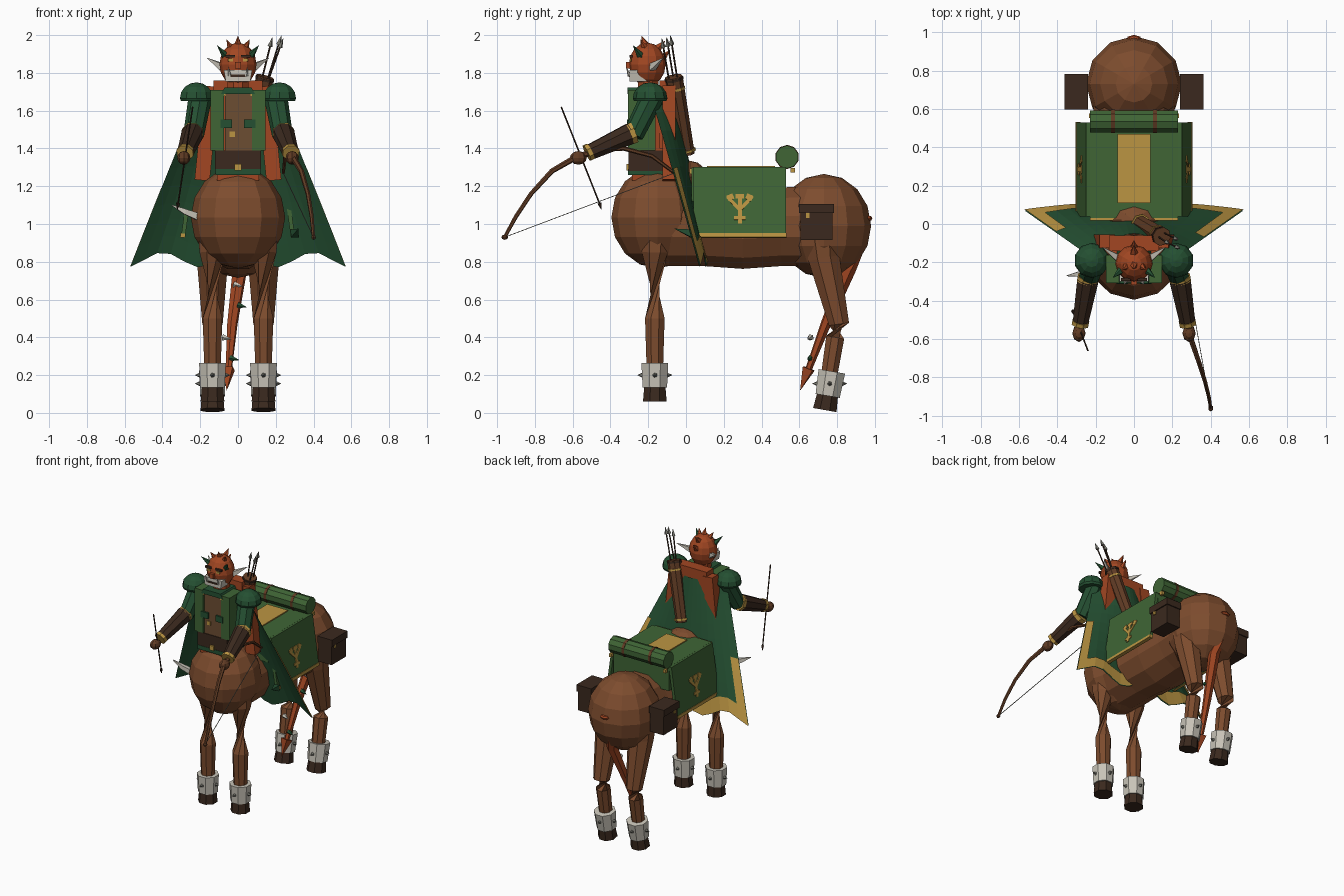
import bpy, bmesh, math
from mathutils import Matrix, Vector

if "Cube" in bpy.data.objects:
    bpy.data.objects.remove(bpy.data.objects["Cube"])

def material(name, rgb):
    m = bpy.data.materials.new(name)
    m.diffuse_color = (*rgb, 1)
    m.use_nodes = True
    m.node_tree.nodes["Principled BSDF"].inputs["Base Color"].default_value = m.diffuse_color
    return m

HIDE = material("horse_brown", (0.205, 0.072, 0.027))
DARK = material("dark_leather", (0.043, 0.022, 0.013))
GREEN = material("cloth_green", (0.050, 0.130, 0.036))
DEEP = material("deep_green", (0.018, 0.080, 0.032))
GOLD = material("gold", (0.50, 0.30, 0.055))
RED = material("red_skin", (0.36, 0.062, 0.016))
BONE = material("bone_white", (0.58, 0.55, 0.48))
TUNIC = material("tunic_brown", (0.15, 0.075, 0.032))
STRAP = material("wood_brown", (0.12, 0.045, 0.018))
STEEL = material("grey_steel", (0.20, 0.20, 0.17))

def finish(bm, name, *mats):
    bmesh.ops.recalc_face_normals(bm, faces=bm.faces)
    me = bpy.data.meshes.new(name)
    bm.to_mesh(me)
    bm.free()
    for m in mats:
        me.materials.append(m)
    ob = bpy.data.objects.new(name, me)
    bpy.context.collection.objects.link(ob)
    return ob

def box(name, c, size, mat, frame=Matrix(), taper=1.0):
    """Box, with its top scaled in x by taper."""
    bm = bmesh.new()
    bmesh.ops.create_cube(bm, size=1)
    for v in bm.verts:
        k = taper if v.co.z > 0 else 1
        v.co = Vector((v.co.x * size[0] * k, v.co.y * size[1], v.co.z * size[2])) + Vector(c)
    bm.transform(frame)
    return finish(bm, name, mat)

def ball(name, c, r, mat, seg=12, rings=8, cut=None):
    bm = bmesh.new()
    bmesh.ops.create_uvsphere(bm, u_segments=seg, v_segments=rings, radius=1)
    bm.transform(Matrix.Translation(c) @ Matrix.Diagonal((*r, 1)))
    if cut is not None:
        for v in bm.verts:
            v.co.z = max(v.co.z, cut)
        bmesh.ops.remove_doubles(bm, verts=bm.verts, dist=1e-4)
    return finish(bm, name, mat)

def tube(name, pts, radii, mat, sides=8):
    """Loft of rings along a path."""
    bm = bmesh.new()
    pts = [Vector(p) for p in pts]
    if not isinstance(radii, (list, tuple)):
        radii = [radii] * len(pts)
    rings = []
    for i, p in enumerate(pts):
        d = pts[min(i + 1, len(pts) - 1)] - pts[max(i - 1, 0)]
        q = d.to_track_quat('Z', 'Y')
        rings.append([bm.verts.new(p + q @ Vector((math.cos(a), math.sin(a), 0)) * radii[i])
                      for a in [math.tau * (k + .5) / sides for k in range(sides)]])
    for a, b in zip(rings, rings[1:]):
        for k in range(sides):
            j = (k + 1) % sides
            bm.faces.new((a[k], a[j], b[j], b[k]))
    bm.faces.new(rings[0])
    bm.faces.new(rings[-1])
    return finish(bm, name, mat)

def spike(name, a, b, r, mat, sides=5):
    return tube(name, [a, b], [r, 0.001], mat, sides)

# Horse body
ball("chest", (0, -.15, 1.035), (.25, .245, .27), HIDE)
ball("rump", (0, .73, .99), (.25, .25, .275), HIDE)
tube("barrel", [(0, -.1, .99), (0, .1, .985), (0, .3, .98), (0, .5, .985), (0, .7, .99)],
     [.22, .215, .225, .215, .22], HIDE, 12)
ball("withers", (0, .02, 1.25), (.13, .09, .085), HIDE, 8, 6)
ball("tail_root", (0, .965, 1.03), (.04, .022, .016), RED, 6, 4)

# Legs, cuffs and hooves
for s in (-1, 1):
    x = s * .135
    tube("front_leg", [(x, -.16, .95), (x, -.165, .85), (x, -.165, .5), (x, -.165, .2)],
         [.08, .075, .056, .046], HIDE)
    tube("rear_leg", [(x, .72, .92), (x, .73, .82), (x, .81, .47), (x, .79, .4), (x, .755, .18)],
         [.1, .09, .058, .052, .046], HIDE)
    for kind, a, b, c in (("front", (-.165, .265), (-.165, .135), (-.165, .06)),
                          ("rear", (.772, .22), (.75, .09), (.735, .015))):
        A, B, C = [Vector((x, *p)) for p in (a, b, c)]
        tube(kind + "_cuff", [A, B], [.077, .07], BONE)
        tube(kind + "_hoof", [B + Vector((0, 0, .01)), C], [.06, .068], DARK)
        m = (A + B) / 2
        for dx, dy in ((1, 0), (-1, 0), (0, 1), (0, -1)):
            d = Vector((dx, dy, 0))
            spike(kind + "_cuff_stud", m + d * .06, m + d * .092, .017, STEEL)

# Pointed tail with barbs
tube("tail", [(0, .9, .86), (.01, .86, .76), (-.03, .74, .47), (-.05, .645, .22)],
     [.04, .04, .028, .017], RED, 6)
spike("tail_tip", (-.05, .65, .235), (-.06, .605, .12), .04, RED, 4)
for x, y, z, m in ((.02, .76, .57, DEEP), (-.06, .66, .4, BONE), (-.02, .66, .29, DEEP), (0, .8, .68, BONE)):
    spike("tail_barb", (x - .02, y, z), (x + .025, y - .015, z - .01), .018, m)

# Saddle blanket
box("blanket_top", (0, .28, 1.21), (.46, .5, .18), GREEN)
box("blanket_stripe", (0, .29, 1.304), (.17, .36, .008), GOLD)
box("blanket_front_trim", (0, .025, 1.28), (.46, .012, .03), GOLD)
for s in (-1, 1):
    F = Matrix.Translation((s * .265, .285, 1.115)) @ Matrix.Rotation(-.14 * s, 4, 'Y')
    box("blanket_flap", (0, 0, 0), (.022, .49, .375), GREEN, F)
    box("flap_hem", (s * .003, 0, -.178), (.024, .492, .022), GOLD, F)
    # Ornament made of thin plates
    for y, z, w, h, ang in ((0, -.03, .022, .15, 0), (0, -.075, .06, .02, 0), (-.035, .005, .018, .09, .75),
                            (.035, .005, .018, .09, -.75), (0, .04, .045, .025, 0),
                            (-.05, .035, .035, .03, .4), (.05, .035, .035, .03, -.4)):
        box("flap_ornament", (0, 0, 0), (.006, w, h), GOLD,
            F @ Matrix.Translation((s * .013, y, z - .01)) @ Matrix.Rotation(ang, 4, 'X'))
    # Saddlebags
    box("saddlebag", (s * .3, .69, 1.0), (.11, .17, .17), DARK)
    box("saddlebag_lid", (s * .302, .69, 1.082), (.122, .185, .05), DARK)
    box("saddlebag_clasp", (s * .358, .645, 1.045), (.008, .02, .025), GOLD)
    box("roll_buckle", (s * .225, .565, 1.285), (.02, .025, .025), GOLD)
    tube("roll_strap", [(s * .1, .535, 1.355), (s * .12, .535, 1.355)], .064, STRAP, 10)
tube("bedroll", [(-.23, .535, 1.355), (.23, .535, 1.355)], .061, GREEN, 10)

# Torso and clothing
box("torso", (0, -.2, 1.46), (.22, .17, .46), RED, taper=1.2)
box("tunic_panel", (.005, -.285, 1.545), (.15, .03, .31), TUNIC)
box("waist_belt", (0, -.205, 1.335), (.245, .2, .11), DARK)
box("lower_belt", (0, -.205, 1.275), (.24, .205, .03), DEEP)
box("belt_buckle", (0, -.31, 1.3), (.035, .012, .035), GOLD)
box("tunic_buckle", (-.03, -.303, 1.475), (.028, .008, .028), GOLD)
tube("neck", [(0, -.2, 1.66), (0, -.2, 1.78)], .06, RED)
box("collar", (0, -.215, 1.705), (.18, .19, .035), DEEP, taper=.8)
for s in (-1, 1):
    box("vest_side", (s * .11, -.235, 1.55), (.07, .145, .32), GREEN)
    box("vest_pouch", (s * .062, -.303, 1.53), (.06, .02, .045), DEEP)
    box("collar_clasp", (s * .08, -.3, 1.69), (.025, .015, .025), GOLD)
    # Hanging red slabs at the back
    box("back_slab", (0, 0, 0), (.08, .07, .5), RED,
        Matrix.Translation((s * .165, -.09, 1.48)) @ Matrix.Rotation(-.1 * s, 4, 'Y'))
box("upper_back", (0, -.1, 1.58), (.26, .08, .36), RED)

# Cape: flared sheet with a gold outer border
bm = bmesh.new()
NU, NV = 16, 9
grid = []
for j in range(NV + 1):
    v = j / NV
    row = []
    for i in range(NU + 1):
        u = -1 + 2 * i / NU
        hem = (.04 * math.cos(u * 9)) * v * v
        y = (-.05 + .16 * v) * (1 - u * u) + (-.19 + .26 * v) * u * u
        row.append(bm.verts.new((u * (.2 + .37 * v), y, 1.69 - .88 * v + hem)))
    grid.append(row)
for j in range(NV):
    for i in range(NU):
        bm.faces.new((grid[j][i], grid[j][i + 1], grid[j + 1][i + 1], grid[j + 1][i]))
cape = finish(bm, "cape", DEEP, GOLD)
faces = cape.data.polygons
if sum(p.normal.y for p in faces) < 0:
    cape.data.flip_normals()
trim = cape.copy()
trim.data = cape.data.copy()
trim.name = "cape_trim"
bpy.context.collection.objects.link(trim)
bm = bmesh.new()
bm.from_mesh(trim.data)
border = lambda f: f.index >= (NV - 1) * NU or (f.index % NU in (0, NU - 1) and f.index > 4 * NU)
bmesh.ops.delete(bm, geom=[f for f in bm.faces if not border(f)], context='FACES')
for f in bm.faces:
    f.material_index = 1
for v in bm.verts:
    v.co += Vector((0, .007, .003))
bm.to_mesh(trim.data)
bm.free()
spike("cape_barb", (.3, .03, .95), (.32, -.06, .975), .03, DEEP, 4)

# Arms
for s in (-1, 1):
    P = lambda x, y, z: Vector((s * x, y, z))
    ball("shoulder_pad", P(.22, -.19, 1.665), (.092, .092, .085), DEEP, 10, 8, 1.65)
    tube("upper_arm", [P(.2, -.18, 1.67), P(.235, -.28, 1.47)], [.062, .055], DEEP)
    tube("elbow_band", [P(.238, -.275, 1.485), P(.242, -.3, 1.475)], .06, GOLD)
    tube("forearm", [P(.24, -.29, 1.48), P(.28, -.52, 1.375)], [.06, .043], DARK)
    tube("wrist_band", [P(.277, -.505, 1.385), P(.281, -.525, 1.375)], .047, GOLD)
    ball("hand", P(.287, -.57, 1.35), (.035, .045, .036), STRAP, 8, 6)

# Bow and arrow
bow = [(.40, -.96, .93), (.39, -.90, 1.04), (.37, -.82, 1.16), (.335, -.71, 1.28), (.29, -.58, 1.355),
       (.275, -.45, 1.395), (.265, -.33, 1.40), (.25, -.18, 1.36), (.24, -.06, 1.27)]
tube("bow", bow, [.009, .011, .012, .014, .016, .014, .012, .011, .008], STRAP, 6)
tube("bow_string", [bow[0], bow[-1]], .0025, STEEL, 4)
ball("bow_tip", bow[0], (.014, .018, .014), STRAP, 6, 4)
tube("held_arrow", [(-.32, -.45, 1.09), (-.24, -.66, 1.62)], .0045, DARK, 5)
spike("arrow_point", (-.317, -.458, 1.11), (-.322, -.447, 1.075), .012, DARK, 4)

# Side dagger
tube("dagger", [(-.35, -.27, 1.1), (-.28, -.26, 1.065), (-.19, -.24, 1.03)], [.003, .02, .028], BONE, 4)

# Quiver
Q0, Q1 = Vector((.03, .005, 1.37)), Vector((.145, -.065, 1.78))
tube("quiver", [Q0, Q1], [.042, .048], STRAP)
for t in (.05, .85, .97):
    tube("quiver_band", [Q0.lerp(Q1, t - .015), Q0.lerp(Q1, t + .015)], .051, GOLD if t < .9 else DARK)
for dx, dy, h in ((-.02, 0, 1.94), (.01, .02, 1.95), (.015, -.025, 1.935)):
    a = Q1 + Vector((dx, dy, -.02))
    b = Vector((.2 + dx * 1.5, -.095 + dy, h))
    tube("quiver_arrow", [a, b], .005, DARK, 5)
    spike("quiver_arrow_head", b, b + (b - a).normalized() * .05, .014, STEEL, 4)

# Head
ball("head", (0, -.205, 1.845), (.098, .097, .115), RED, 12, 8)
box("jaw", (0, -.255, 1.785), (.13, .09, .06), BONE, taper=1.15)
box("mouth", (0, -.302, 1.785), (.08, .006, .012), DARK)
box("nose", (0, -.302, 1.84), (.03, .03, .035), RED)
for s in (-1, 1):
    spike("ear", (s * .08, -.18, 1.83), (s * .165, -.12, 1.88), .026, BONE, 4)
    spike("horn", (s * .065, -.24, 1.89), (s * .11, -.28, 1.945), .022, DEEP)
    spike("tusk", (s * .045, -.3, 1.785), (s * .05, -.315, 1.83), .01, BONE)
    box("eye", (s * .04, -.292, 1.868), (.028, .008, .014), GOLD)
    box("brow", (s * .042, -.29, 1.888), (.05, .016, .014), DARK)
    spike("side_crest", (s * .04, -.22, 1.935), (s * .06, -.24, 1.975), .02, RED)
spike("top_crest", (0, -.21, 1.94), (0, -.235, 1.995), .025, RED)
for y, z in ((-.15, 1.93), (-.125, 1.88)):
    spike("rear_crest", (0, y, z), (0, y + .04, z + .04), .022, RED)
